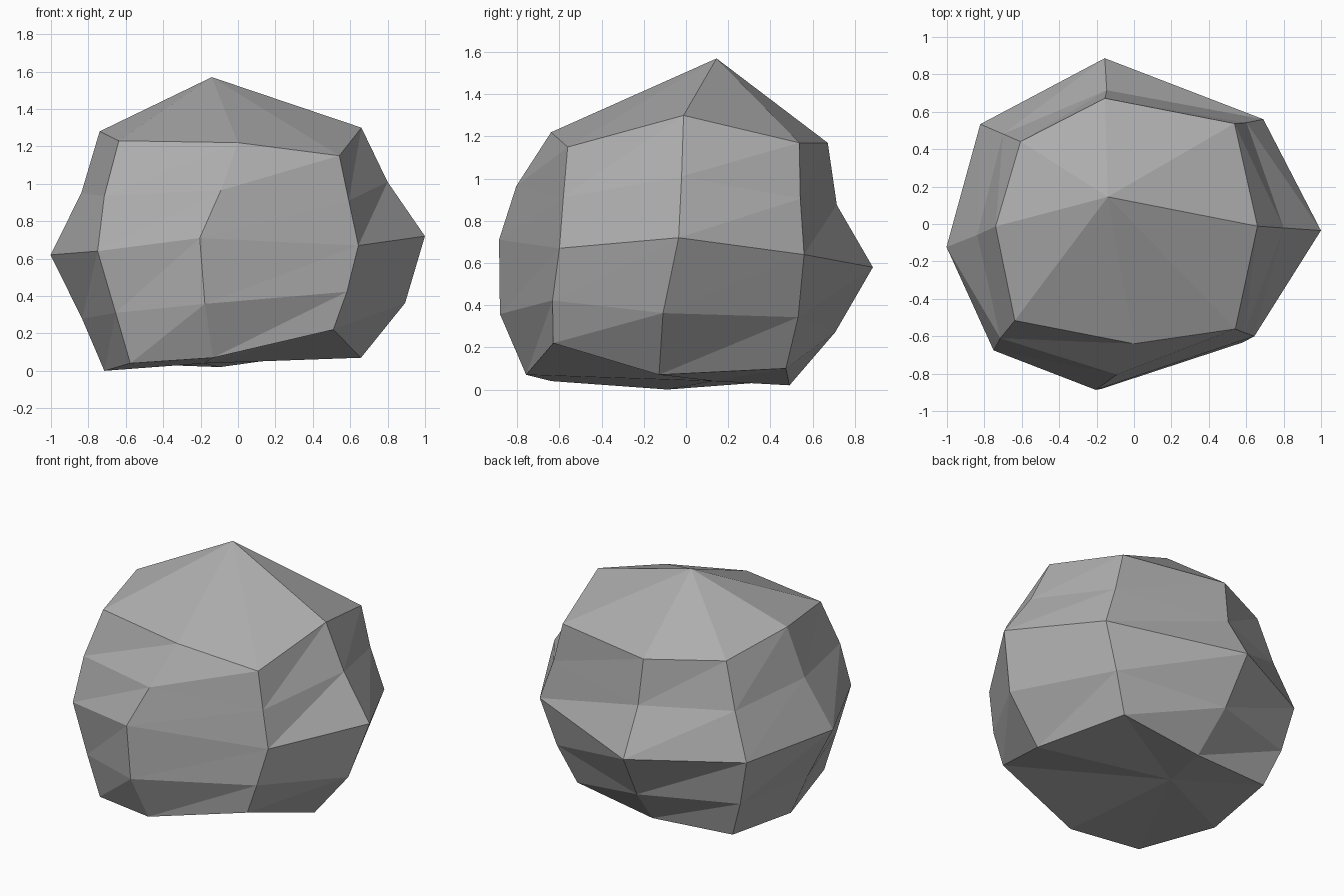
import bpy
import bmesh
from math import radians, cos, sin

cube = bpy.data.objects.get("Cube")
if cube:
    bpy.data.objects.remove(cube)


def flat_material(name, colour):
    mat = bpy.data.materials.new(name)
    mat.use_nodes = True
    mat.diffuse_color = colour
    mat.node_tree.nodes["Principled BSDF"].inputs["Base Color"].default_value = colour
    return mat


def spread(top, middle, bottom):
    """Blend three key values over the five rings of the boulder."""
    return (top, (top + middle) / 2, middle,
            bottom + (middle - bottom) * 0.45, bottom)


# Eight chiselled ridges, counterclockwise from the +x side. Each one has
# (top, middle, bottom) bearings, (top, middle, bottom) heights, and five radii.
ridges = [
    ((-1, -2, -11), (1.30, .72, .07), (.66, .80, 1.0, .90, .67)),
    ((45, 39, 45), (1.17, .64, .10), (.76, .81, .89, .79, .67)),
    ((103, 100, 101), (1.17, .58, .02), (.69, .73, .90, .72, .50)),
    ((144, 147, 146), (1.19, .60, .04), (.75, .85, .98, .90, .79)),
    ((181, 187, 187), (1.28, .62, 0), (.74, .84, 1.01, .84, .72)),
    ((219, 222, 228), (1.23, .64, .04), (.82, .94, 1.01, .93, .86)),
    ((270, 257, 260), (1.22, .71, .07), (.64, .81, .91, .90, .77)),
    ((314, 317, 309), (1.15, .67, .22), (.78, .83, .88, .86, .81)),
]


def ridge_verts(bm, bearings, heights, radii):
    return [bm.verts.new((r * cos(radians(a)), r * sin(radians(a)), z))
            for a, z, r in zip(spread(*bearings), spread(*heights), radii)]


def build_boulder(name, material):
    bm = bmesh.new()
    columns = [ridge_verts(bm, *ridge) for ridge in ridges]
    peak = bm.verts.new((-.14, .145, 1.57))
    base = bm.verts.new((-.18, .13, .04))

    # Triangular facets between neighbouring ridges, closed by peak and base
    for here, after in zip(columns, columns[1:] + columns[:1]):
        bm.faces.new((peak, here[0], after[0]))
        for upper in range(len(here) - 1):
            lower = upper + 1
            bm.faces.new((here[upper], here[lower], after[upper]))
            bm.faces.new((here[lower], after[lower], after[upper]))
        bm.faces.new((base, after[-1], here[-1]))

    bmesh.ops.recalc_face_normals(bm, faces=bm.faces)
    mesh = bpy.data.meshes.new(name)
    bm.to_mesh(mesh)
    bm.free()
    mesh.materials.append(material)
    boulder = bpy.data.objects.new(name, mesh)
    bpy.context.collection.objects.link(boulder)
    return boulder


build_boulder("boulder", flat_material("stone grey", (.42, .42, .42, 1)))
